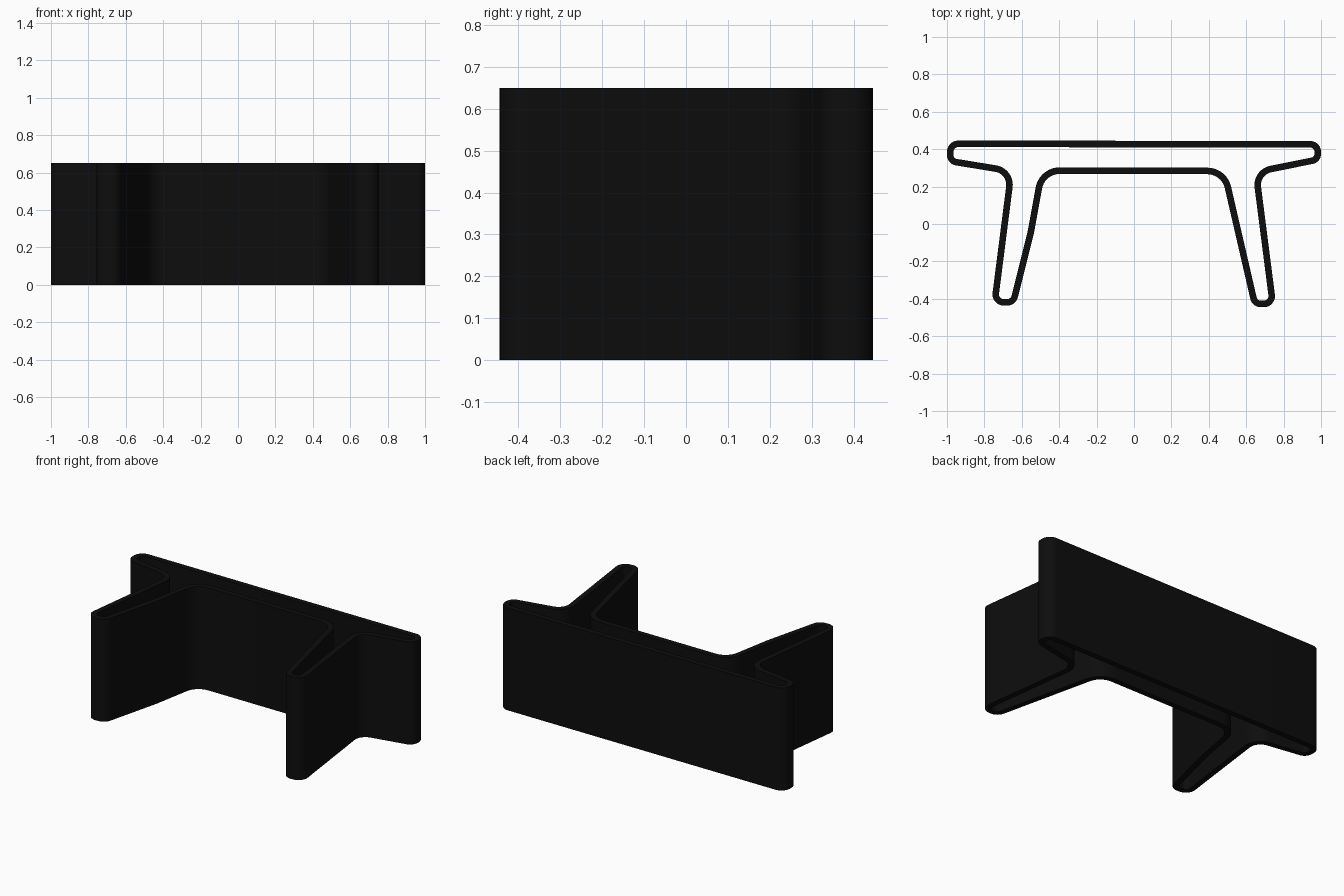
import bpy, bmesh, math
from mathutils import Vector

if "Cube" in bpy.data.objects:
    bpy.data.objects.remove(bpy.data.objects["Cube"])

HEIGHT, WALL, STEPS = 0.65, 0.035, 10

# Outer outline corners, counter-clockwise: x, y, fillet radius
CORNERS = [
    (-1.0, 0.446, 0.06), (-1.0, 0.321, 0.055),            # left flange tip
    (-0.675, 0.268, 0.07),                                # left outer fillet
    (-0.765, -0.436, 0.06), (-0.632, -0.436, 0.058),      # left foot
    (-0.535, -0.05, 0.8), (-0.477, 0.268, 0.095),         # left inner side
    (0.468, 0.266, 0.095),                                # right inner fillet
    (0.632, -0.445, 0.058), (0.762, -0.445, 0.06),        # right foot
    (0.671, 0.264, 0.07),                                 # right outer fillet
    (1.0, 0.33, 0.055), (1.0, 0.444, 0.058),              # right flange tip
]


def wall_outline(corners):
    """Rounded outline and its inward offset, as two point lists."""
    outer, inner = [], []
    n = len(corners)
    for i, (x, y, r) in enumerate(corners):
        p = Vector((x, y))
        d0 = (p - Vector(corners[i - 1][:2])).normalized()
        d1 = (Vector(corners[(i + 1) % n][:2]) - p).normalized()
        turn = math.atan2(d0.x * d1.y - d0.y * d1.x, d0.dot(d1))
        side = 1 if turn > 0 else -1
        left = Vector((-d0.y, d0.x))
        start = p - d0 * r * math.tan(abs(turn) / 2)
        centre = start + left * r * side
        a0 = math.atan2(left.y, left.x)
        for k in range(STEPS + 1):
            a = a0 + turn * k / STEPS
            normal = Vector((math.cos(a), math.sin(a)))
            q = centre - normal * r * side
            outer.append(q)
            inner.append(q + normal * WALL)
    return outer, inner


# Hollow open-ended extruded wall
outer, inner = wall_outline(CORNERS)
bm = bmesh.new()
loops = [[bm.verts.new((p.x, p.y, z)) for p in ring]
         for ring, z in ((outer, 0), (outer, HEIGHT), (inner, HEIGHT), (inner, 0))]
n = len(outer)
for s in range(4):
    a, b = loops[s], loops[(s + 1) % 4]
    for i in range(n):
        j = (i + 1) % n
        bm.faces.new((a[i], a[j], b[j], b[i]))
bmesh.ops.recalc_face_normals(bm, faces=bm.faces)
mesh = bpy.data.meshes.new("extruded_wall")
bm.to_mesh(mesh)
bm.free()
wall = bpy.data.objects.new("extruded_wall", mesh)
bpy.context.collection.objects.link(wall)

# Black finish
black = bpy.data.materials.new("black")
black.diffuse_color = (0.004, 0.004, 0.004, 1)
black.use_nodes = True
black.node_tree.nodes["Principled BSDF"].inputs["Base Color"].default_value = black.diffuse_color
mesh.materials.append(black)

bpy.context.view_layer.objects.active = wall
wall.select_set(True)
bpy.ops.object.shade_smooth_by_angle(angle=math.radians(30))
